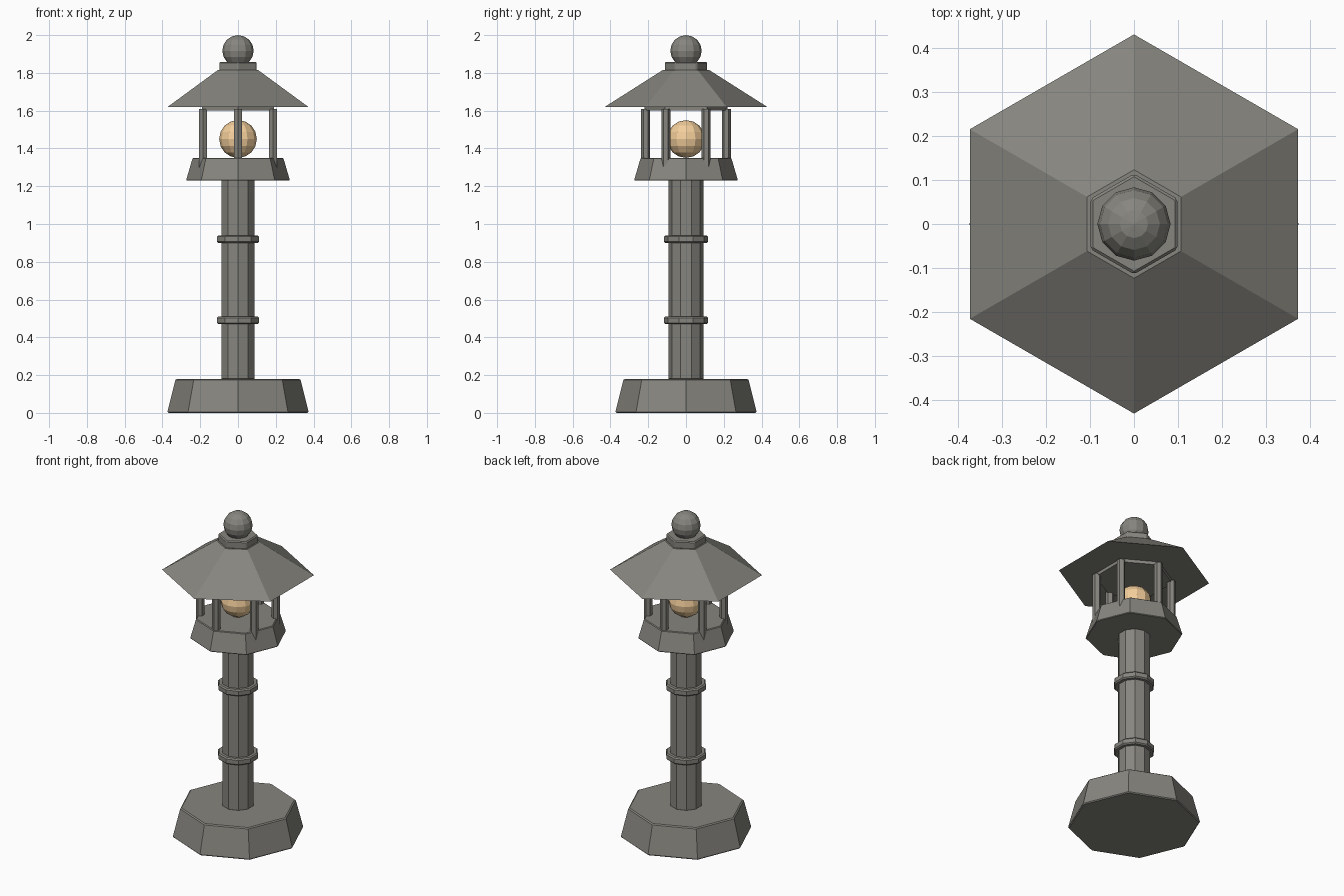
import bpy, math

if "Cube" in bpy.data.objects:
    bpy.data.objects.remove(bpy.data.objects["Cube"])

def material(name, color):
    m = bpy.data.materials.new(name)
    m.diffuse_color = (*color, 1)
    m.use_nodes = True
    m.node_tree.nodes["Principled BSDF"].inputs["Base Color"].default_value = m.diffuse_color
    return m

stone = material("stone", (0.24, 0.235, 0.21))
glow = material("glow", (0.9, 0.62, 0.33))

def prism(name, sides, r1, r2, z1, z2, bevel=0.0, x=0.0, y=0.0):
    """Straight or tapered prism with its first corner on +y."""
    bpy.ops.mesh.primitive_cone_add(vertices=sides, radius1=r1, radius2=r2, depth=z2 - z1,
                                    location=(x, y, (z1 + z2) / 2))
    ob = bpy.context.object
    ob.name = name
    ob.data.materials.append(stone)
    if bevel:
        b = ob.modifiers.new("bevel", 'BEVEL')
        b.width = bevel
        b.segments = 1
        b.limit_method = 'ANGLE'
        b.angle_limit = math.radians(50)
    return ob

def ball(name, r, z, mat):
    bpy.ops.mesh.primitive_uv_sphere_add(segments=12, ring_count=8, radius=r, location=(0, 0, z))
    ob = bpy.context.object
    ob.name = name
    ob.data.materials.append(mat)

# Octagonal foot and ten-sided column with two collars
prism("base", 8, 0.375, 0.33, 0, 0.18, 0.006)
prism("column", 10, 0.092, 0.092, 0.175, 1.235, 0.006)
for i, z in enumerate((0.49, 0.92)):
    prism(f"collar_{i + 1}", 10, 0.117, 0.117, z - 0.02, z + 0.02, 0.007)

# Lamp platform, six posts and the light
prism("lamp_platform", 8, 0.275, 0.24, 1.23, 1.35, 0.004)
for i in range(6):
    a = math.radians(30 + 60 * i)
    prism(f"post_{i + 1}", 6, 0.024, 0.024, 1.30, 1.61, 0,
          0.214 * math.cos(a), 0.214 * math.sin(a))
ball("light", 0.1, 1.45, glow)

# Hexagonal roof with its plate, cap and finial
prism("roof_plate", 6, 0.22, 0.22, 1.60, 1.63)
prism("roof", 6, 0.43, 0.123, 1.62, 1.815)
prism("roof_cap", 6, 0.114, 0.114, 1.81, 1.858, 0.006)
ball("finial", 0.083, 1.917, stone)
